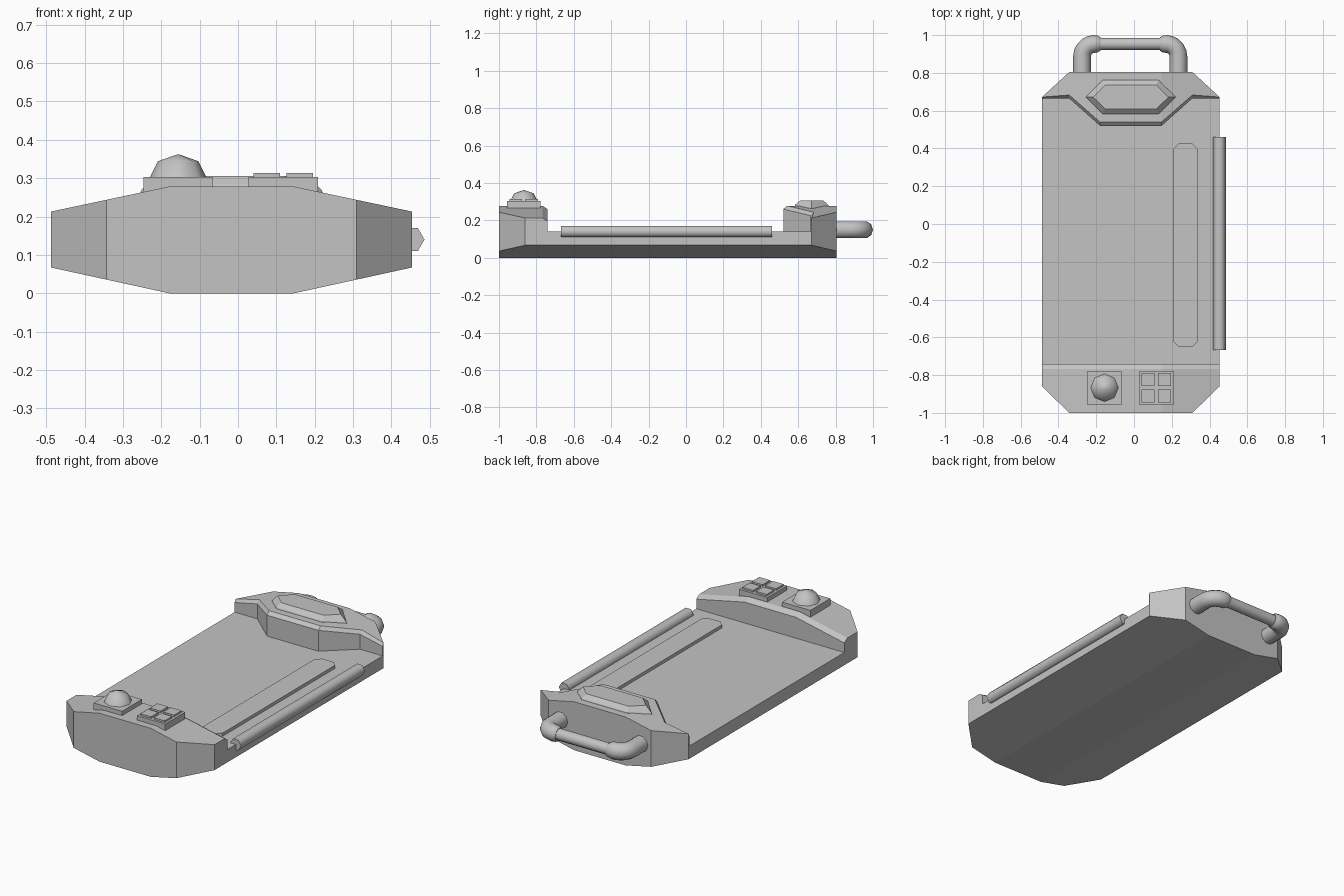
import bpy, bmesh, math
from mathutils import Matrix, Vector

cube = bpy.data.objects.get("Cube")
if cube:
    bpy.data.objects.remove(cube, do_unlink=True)

GREY = 0.55
grey = bpy.data.materials.new("plain grey")
grey.use_nodes = True
grey.diffuse_color = (GREY, GREY, GREY, 1)
grey.node_tree.nodes["Principled BSDF"].inputs["Base Color"].default_value = (GREY, GREY, GREY, 1)

CX = -0.017      # symmetry line of the body
DECK = 0.14      # height of the sunken deck


def finish(name, bm, smooth=None):
    bmesh.ops.remove_doubles(bm, verts=bm.verts, dist=0.0005)
    bmesh.ops.recalc_face_normals(bm, faces=bm.faces)
    mesh = bpy.data.meshes.new(name)
    bm.to_mesh(mesh)
    bm.free()
    mesh.materials.append(grey)
    obj = bpy.data.objects.new(name, mesh)
    bpy.context.collection.objects.link(obj)
    if smooth:
        bpy.ops.object.select_all(action='DESELECT')
        obj.select_set(True)
        bpy.context.view_layer.objects.active = obj
        bpy.ops.object.shade_smooth_by_angle(angle=math.radians(smooth))
    return obj


def loft(name, rings, smooth=None):
    """Skin closed rings of equal length and cap both ends."""
    bm = bmesh.new()
    loops = [[bm.verts.new(p) for p in ring] for ring in rings]
    n = len(loops[0])
    for a, b in zip(loops, loops[1:]):
        for i in range(n):
            j = (i + 1) % n
            bm.faces.new((a[i], a[j], b[j], b[i]))
    bm.faces.new(loops[0])
    bm.faces.new(loops[-1])
    return finish(name, bm, smooth)


def box(name, x, y, half_x, half_y, z0, z1):
    rings = [[(x + sx * half_x, y + sy * half_y, z)
              for sx, sy in ((-1, -1), (1, -1), (1, 1), (-1, 1))] for z in (z0, z1)]
    return loft(name, rings)


def tube(name, path, radii, sides=10, smooth=50):
    """Round tube in a horizontal plane, with a radius at each path point."""
    pts = [Vector(p) for p in path]
    rings = []
    for i, p in enumerate(pts):
        d = (pts[min(i + 1, len(pts) - 1)] - pts[max(i - 1, 0)]).normalized()
        side = Vector((-d.y, d.x, 0))
        ring = []
        for k in range(sides):
            a = math.tau * k / sides
            ring.append(p + radii[i] * (side * math.cos(a) + Vector((0, 0, math.sin(a)))))
        rings.append(ring)
    return loft(name, rings, smooth)


def slope(x):
    return max(0, abs(x - CX) - 0.163) / 0.307


def top(x):
    return 0.278 - 0.065 * slope(x)


# Body: lengthwise profiles lofted across the width, with raised ends and a low deck
half = [(0.47, -0.86, 0.665, 0.672, 0.672),
        (0.326, -1.0, 0.665, 0.683, 0.805),
        (0.163, -1.0, 0.52, 0.54, 0.805)]
stations = [(CX - s[0],) + s[1:] for s in half] + [(CX + s[0],) + s[1:] for s in reversed(half)]
profiles = []
for x, front, wall, lip, back in stations:
    t, b = top(x), 0.067 * slope(x)
    profile = [(front, b), (front, t), (-0.768, t), (-0.74, t - 0.018), (-0.74, DECK),
               (wall, DECK), (wall, t - 0.018), (lip, t), (back, t), (back, b)]
    profiles.append([(x, y, z) for y, z in profile])
loft("body", profiles)

# Raised six-sided plate on the rear end
def hexagon(tip, flat, depth, z_at):
    shape = [(-tip, 0), (-flat, -depth), (flat, -depth), (tip, 0), (flat, depth), (-flat, depth)]
    return [(CX + x, 0.672 + y, z_at(CX + x)) for x, y in shape]

loft("rear_plate", [hexagon(0.24, 0.15, 0.092, lambda x: top(x) - 0.004),
                    hexagon(0.235, 0.147, 0.088, lambda x: top(x) + 0.006),
                    hexagon(0.2, 0.135, 0.063, lambda x: 0.305)])

# Thin strip with clipped corners on the deck
def clipped(x0, x1, y0, y1, c, z):
    return [(x0 + c, y0, z), (x1 - c, y0, z), (x1, y0 + c, z), (x1, y1 - c, z),
            (x1 - c, y1, z), (x0 + c, y1, z), (x0, y1 - c, z), (x0, y0 + c, z)]

loft("deck_strip", [clipped(0.208, 0.338, -0.65, 0.425, 0.028, z) for z in (DECK - 0.01, DECK + 0.018)])

# Controls on the front end: domed knob and four buttons
CY = -0.867
box("knob_base", -0.156, CY, 0.09, 0.09, 0.24, 0.303)
box("button_base", 0.118, CY, 0.09, 0.09, 0.24, 0.303)
for sx in (-1, 1):
    for sy in (-1, 1):
        box("button", 0.118 + sx * 0.043, CY + sy * 0.043, 0.034, 0.034, 0.295, 0.313)

knob_rings = []
for r, z in ((0.075, 0.3), (0.053, 0.344), (0.002, 0.362)):
    knob_rings.append([(-0.156 + r * math.cos(math.tau * k / 8),
                        CY + r * math.sin(math.tau * k / 8), z) for k in range(8)])
loft("knob", knob_rings, smooth=60)

# Six-sided rod along the left edge
tube("side_rod", [(0.452, -0.667, DECK), (0.452, 0.46, DECK)], [0.034] * 2, sides=6, smooth=65)

# Carrying handle: two elbows with tapered collars and a thinner bar
HZ, HY, R, BEND = 0.15, 0.953, 0.047, 0.065
HX = CX - 0.003
for side, name in ((-1, "right_handle_elbow"), (1, "left_handle_elbow")):
    leg = 0.255
    path = [(leg, 0.79)]
    for k in range(6):
        a = math.pi / 2 * k / 5
        path.append((leg - BEND + BEND * math.cos(a), HY - BEND + BEND * math.sin(a)))
    path += [(0.172, HY), (0.158, HY)]
    tube(name, [(HX + side * x, y, HZ) for x, y in path], [R] * 7 + [0.044, 0.036])
tube("handle_bar", [(HX - 0.18, HY, HZ), (HX + 0.18, HY, HZ)], [0.033] * 2)
